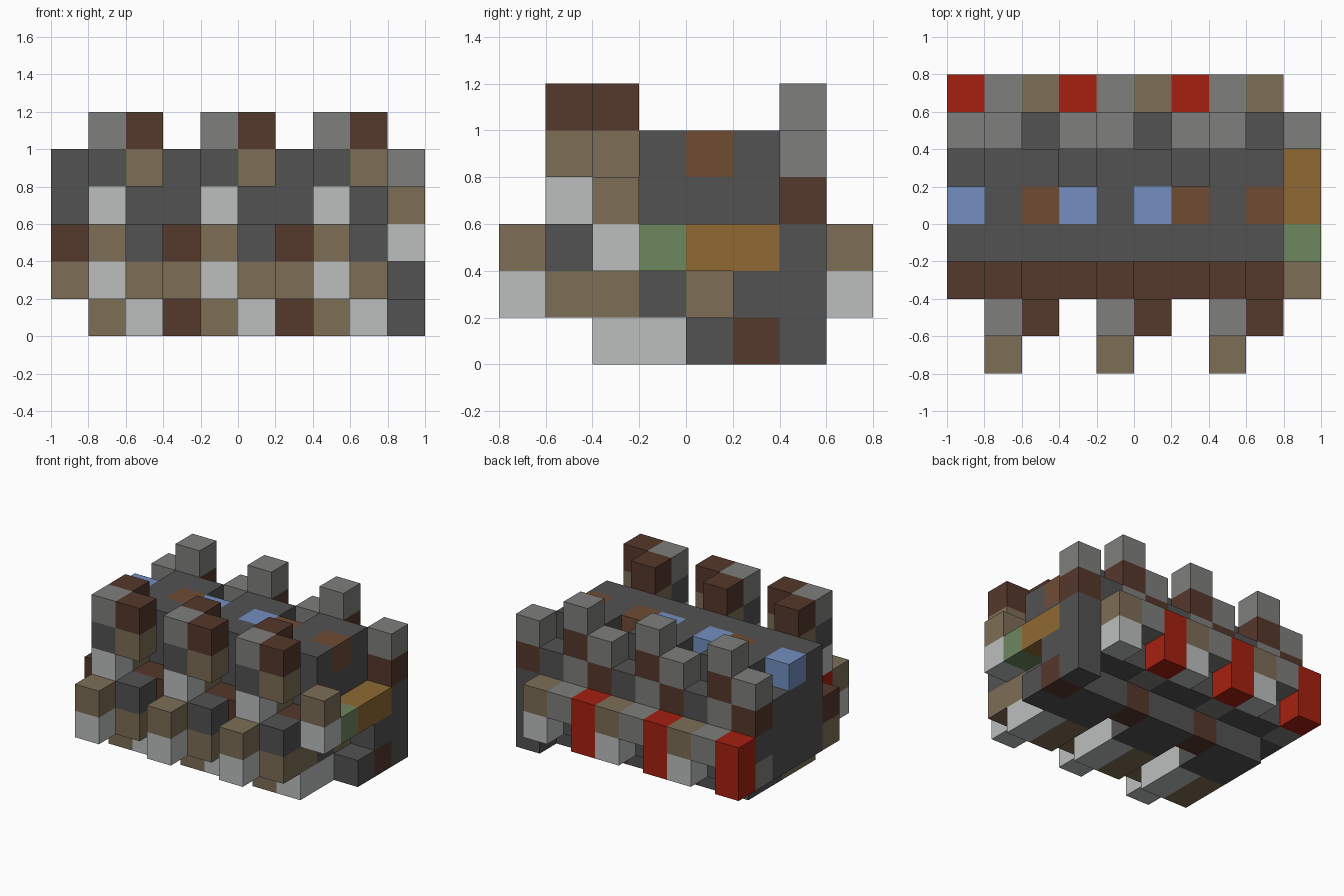
import bpy
import bmesh
from mathutils import Vector

if "Cube" in bpy.data.objects:
    bpy.data.objects.remove(bpy.data.objects["Cube"], do_unlink=True)

CELL = 0.2
COLOURS = {
    "dark_stone": "525252", "grey_stone": "7e7e7c", "pale_stone": "bbbfbe",
    "dark_wood": "55382b", "warm_wood": "704c34", "tan_wood": "7d6d56",
    "red_cloth": "a52010", "blue_glass": "738fc0", "ochre": "8f6a33",
    "green_moss": "6d875f",
}


def linear(pair):
    c = int(pair, 16) / 255
    return c / 12.92 if c <= 0.04045 else ((c + 0.055) / 1.055) ** 2.4


def make_material(name, code):
    mat = bpy.data.materials.new(name)
    mat.use_nodes = True
    rgba = (*[linear(code[n:n + 2]) for n in (0, 2, 4)], 1)
    mat.diffuse_color = rgba
    bsdf = mat.node_tree.nodes["Principled BSDF"]
    bsdf.inputs["Base Color"].default_value = rgba
    bsdf.inputs["Roughness"].default_value = 0.9
    return mat


MATERIALS = {name: make_material(name, code) for name, code in COLOURS.items()}
cells = {}


def span(value):
    return value if isinstance(value, (range, tuple)) else (value,)


def fill(part, colour, xs, ys, zs):
    """Fill a block of grid cells; a later fill replaces an earlier one."""
    for x in span(xs):
        for y in span(ys):
            for z in span(zs):
                cells[x, y, z] = (part, colour)


# Main hall and its floor beams
fill("hall", "dark_stone", range(9), range(3, 6), range(1, 5))
for x in (0, 3, 6):
    del cells[x, 5, 4]
fill("hall", "tan_wood", 8, 4, 1)
fill("roof_hatches", "warm_wood", (2, 6, 8), 4, 4)
fill("skylights", "blue_glass", (0, 3, 5), 4, 4)
fill("floor_beams", "dark_stone", (1, 2, 4, 5, 7, 8), range(3, 6), 0)
fill("floor_beams", "dark_wood", (3, 6), 5, 0)

# Front ledge
fill("front_ledge", "tan_wood", range(9), 2, 1)
fill("front_ledge", "dark_wood", range(9), 2, 2)

# Each bay is three cells wide and is repeated along the hall
for a in (0, 3, 6):
    b, c = a + 1, a + 2
    fill("floor_beams", "tan_wood", b, (2, 3), 0)
    fill("floor_beams", "pale_stone", c, (2, 3), 0)

    # Front tower with an overhanging corner
    fill("front_towers", "red_cloth", b, 1, (1, 2))
    fill("front_towers", "pale_stone", b, 1, 3)
    fill("front_towers", "dark_stone", b, 1, 4)
    fill("front_towers", "grey_stone", b, 1, 5)
    fill("front_towers", "tan_wood", b, 2, (3, 4))
    fill("front_towers", "dark_wood", b, 2, 5)
    fill("front_towers", "tan_wood", c, 1, 4)
    fill("front_towers", "dark_wood", c, 1, 5)

    # Buttresses below the tower
    fill("front_buttresses", "pale_stone", b, 0, 1)
    fill("front_buttresses", "tan_wood", b, 0, 2)
    fill("front_buttresses", "tan_wood", c, 1, 1)
    fill("front_buttresses", "dark_stone", c, 1, 2)

    # Rear parapet
    fill("rear_parapet", "dark_stone", (a, b, c), 6, (1, 2))
    fill("rear_parapet", "grey_stone", a, 6, (1, 4))
    fill("rear_parapet", "dark_wood", a, 6, 3)
    fill("rear_parapet", "grey_stone", b, 6, (3, 5))
    fill("rear_parapet", "dark_wood", b, 6, 4)
    fill("rear_parapet", "dark_stone", c, 6, 3)

    # Rear ledge with hanging banners
    fill("rear_banners", "red_cloth", a, 7, (1, 2))
    fill("rear_ledge", "grey_stone", b, 7, 2)
    fill("rear_ledge", "tan_wood", c, 7, 2)
    fill("rear_ledge", "pale_stone", c, 7, 1)

# End bay: rear post, footing, shelf and front bracket
fill("end_post", "dark_stone", 9, 6, range(3))
fill("end_post", "dark_wood", 9, 6, 3)
fill("end_post", "grey_stone", 9, 6, 4)
fill("end_footing", "dark_stone", 9, 4, 0)
fill("end_footing", "dark_wood", 9, 5, 0)
fill("end_footing", "dark_stone", 9, 5, 1)
fill("end_shelf", "ochre", 9, (4, 5), 2)
fill("end_shelf", "green_moss", 9, 3, 2)
fill("end_bracket", "pale_stone", 9, 2, 2)
fill("end_bracket", "tan_wood", 9, 2, 3)


def build_part(part):
    """Make the outer skin of one part, leaving out faces between cells."""
    bm = bmesh.new()
    slots = []
    for cell, (owner, colour) in cells.items():
        if owner != part:
            continue
        if colour not in slots:
            slots.append(colour)
        middle = Vector(cell) + Vector((0.5, 0.5, 0.5))
        for axis in range(3):
            for sign in (-1, 1):
                step = Vector((0, 0, 0))
                step[axis] = sign
                if tuple(int(n) for n in Vector(cell) + step) in cells:
                    continue
                u, v = Vector((0, 0, 0)), Vector((0, 0, 0))
                u[(axis + 1) % 3] = 0.5
                v[(axis + 2) % 3] = 0.5 * sign
                centre = middle + step / 2
                corners = (centre - u - v, centre + u - v,
                           centre + u + v, centre - u + v)
                face = bm.faces.new([
                    bm.verts.new((p - Vector((5, 4, 0))) * CELL) for p in corners])
                face.material_index = slots.index(colour)
    bmesh.ops.remove_doubles(bm, verts=bm.verts, dist=0.001)
    mesh = bpy.data.meshes.new(part)
    bm.to_mesh(mesh)
    bm.free()
    for colour in slots:
        mesh.materials.append(MATERIALS[colour])
    bpy.context.collection.objects.link(bpy.data.objects.new(part, mesh))


for part in sorted({owner for owner, _ in cells.values()}):
    build_part(part)
